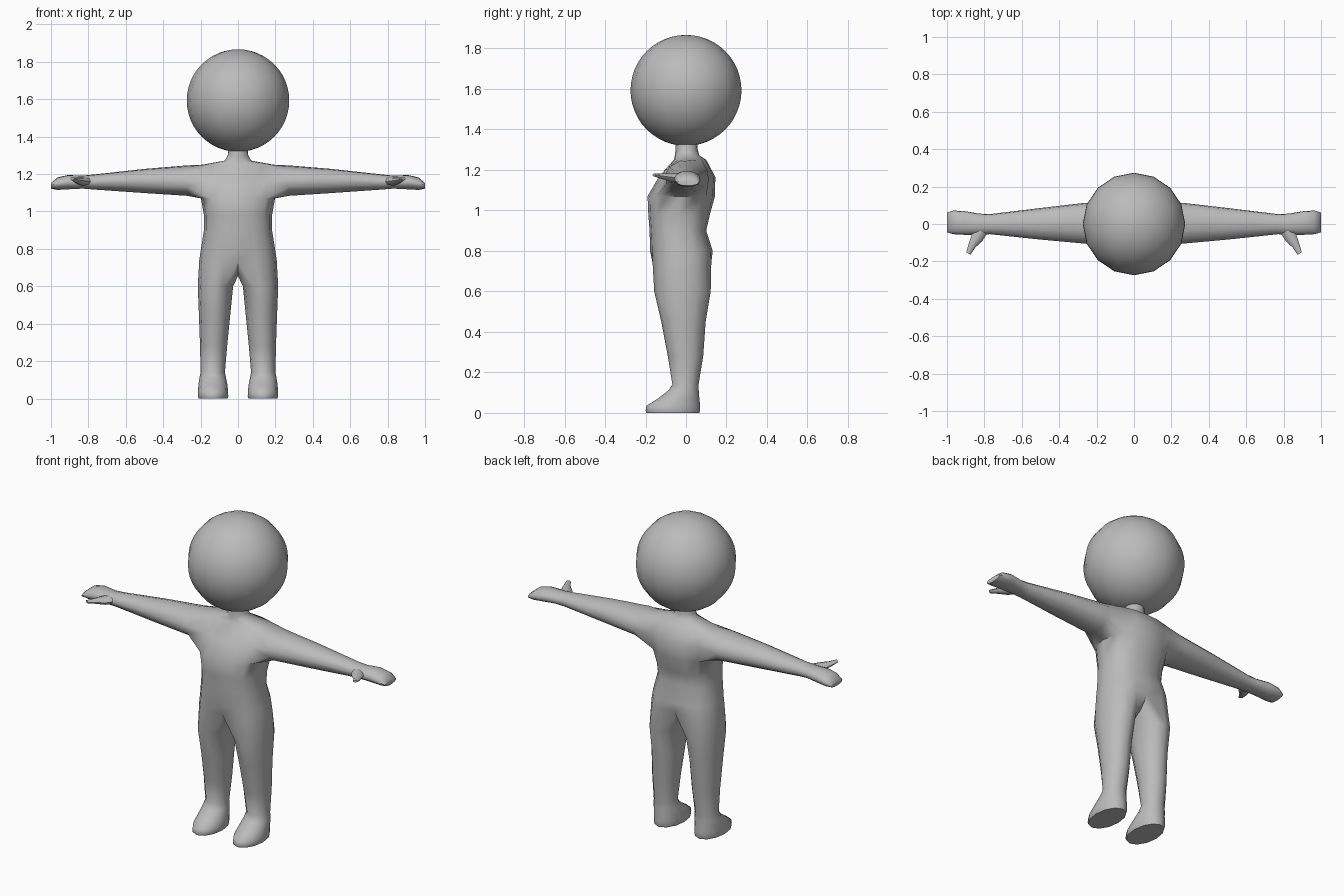
import bpy, bmesh, math
from mathutils import Vector

if "Cube" in bpy.data.objects:
    bpy.data.objects.remove(bpy.data.objects["Cube"])

grey = bpy.data.materials.new("plain grey")
grey.diffuse_color = (0.5, 0.5, 0.5, 1)
grey.use_nodes = True
grey.node_tree.nodes["Principled BSDF"].inputs["Base Color"].default_value = grey.diffuse_color


def finish(bm, name, angle=60):
    bmesh.ops.recalc_face_normals(bm, faces=bm.faces)
    mesh = bpy.data.meshes.new(name)
    bm.to_mesh(mesh)
    bm.free()
    obj = bpy.data.objects.new(name, mesh)
    bpy.context.collection.objects.link(obj)
    mesh.materials.append(grey)
    bpy.ops.object.select_all(action='DESELECT')
    obj.select_set(True)
    bpy.context.view_layer.objects.active = obj
    bpy.ops.object.shade_smooth_by_angle(angle=math.radians(angle))
    return obj


def bridge(bm, a, b):
    for i in range(len(a)):
        j = (i + 1) % len(a)
        bm.faces.new((a[i], a[j], b[j], b[i]))


def grow(bm, loop, axes, sections):
    """Grow a limb from a loop; a section is (place, u0, u1, v0, v1)."""
    along, u, v = axes
    lo = [min(p.co[k] for p in loop) for k in (u, v)]
    hi = [max(p.co[k] for p in loop) for k in (u, v)]
    angles = [math.atan2((2 * p.co[v] - lo[1] - hi[1]) / (hi[1] - lo[1]),
                         (2 * p.co[u] - lo[0] - hi[0]) / (hi[0] - lo[0])) for p in loop]
    pairs = sorted(zip(angles, range(len(loop))))
    last = [loop[i] for _, i in pairs]
    n = len(last)
    start = sum(a - 2 * math.pi * i / n for i, (a, _) in enumerate(pairs)) / n
    for place, u0, u1, v0, v1 in sections:
        ring = []
        for i in range(n):
            t = start + 2 * math.pi * i / n
            co = Vector()
            co[along] = place
            co[u] = (u0 + u1) / 2 + (u1 - u0) / 2 * math.cos(t)
            co[v] = (v0 + v1) / 2 + (v1 - v0) / 2 * math.sin(t)
            ring.append(bm.verts.new(co))
        bridge(bm, last, ring)
        last = ring
    bm.faces.new(last)


# Torso and neck: rows of (z, half width, front y, back y)
N = 16
rows = [(0.74, 0.207, -0.175, 0.135), (0.80, 0.198, -0.177, 0.132),
        (0.90, 0.182, -0.18, 0.10), (0.98, 0.182, -0.186, 0.118),
        (1.07, 0.198, -0.19, 0.143), (1.165, 0.205, -0.135, 0.145),
        (1.25, 0.19, -0.06, 0.10), (1.272, 0.07, -0.055, 0.065),
        (1.30, 0.055, -0.052, 0.058), (1.36, 0.05, -0.05, 0.055)]
bm = bmesh.new()
rings = []
for z, rx, y0, y1 in rows:
    power = 0.85 if rx > 0.1 else 1
    ring = []
    for k in range(N):
        c, s = math.cos(2 * math.pi * k / N), math.sin(2 * math.pi * k / N)
        x = math.copysign(abs(c) ** power, c) * rx if abs(c) > 1e-6 else 0
        y = (y0 + y1) / 2 + math.copysign(abs(s) ** power, s) * (y1 - y0) / 2
        ring.append(bm.verts.new((x, y, z)))
    rings.append(ring)
for i in range(len(rings) - 1):
    for k in range(N):
        j = (k + 1) % N
        side = min(k, 15 - k) < 2 or k in (6, 7, 8, 9)
        if i in (4, 5) and side:
            continue  # arm openings
        bm.faces.new((rings[i][k], rings[i][j], rings[i + 1][j], rings[i + 1][k]))
bm.faces.new(rings[-1])

# Arms and hands, grown from the shoulder openings
arm = [(0.27, -0.105, 0.113, 1.083, 1.247), (0.50, -0.084, 0.086, 1.098, 1.228),
       (0.77, -0.055, 0.053, 1.117, 1.198), (0.83, -0.058, 0.056, 1.122, 1.192),
       (0.91, -0.058, 0.07, 1.118, 1.195), (0.965, -0.055, 0.072, 1.115, 1.182),
       (1.0, -0.045, 0.062, 1.122, 1.152)]
for side in (1, -1):
    cols = [14, 15, 0, 1, 2] if side > 0 else [6, 7, 8, 9, 10]
    loop = [rings[4][k] for k in cols] + [rings[6][k] for k in cols]
    loop += [rings[5][cols[0]], rings[5][cols[-1]]]
    grow(bm, loop, (0, 1, 2), [(side * x, *r) for x, *r in arm])

# Legs and feet, split by a crotch seam
rings[0][12].co.y, rings[0][4].co.y = -0.15, 0.11
seam = [bm.verts.new(p) for p in ((0, -0.1, 0.68), (0, -0.02, 0.655), (0, 0.06, 0.675))]
leg = [(0.60, 0.026, 0.215, -0.157, 0.122), (0.45, 0.041, 0.209, -0.122, 0.097),
       (0.28, 0.058, 0.203, -0.09, 0.085), (0.14, 0.07, 0.2, -0.067, 0.062),
       (0.11, 0.064, 0.206, -0.088, 0.063), (0.07, 0.056, 0.212, -0.14, 0.066),
       (0.035, 0.053, 0.214, -0.195, 0.07), (0.012, 0.052, 0.215, -0.2, 0.07),
       (0.0, 0.056, 0.211, -0.196, 0.066)]
for side in (1, -1):
    cols = [12, 13, 14, 15, 0, 1, 2, 3, 4] if side > 0 else range(4, 13)
    loop = [rings[0][k] for k in cols] + seam
    grow(bm, loop, (2, 0, 1),
         [(z, *sorted((side * a, side * b)), c, d) for z, a, b, c, d in leg])
finish(bm, "body")

# Thumbs: tapered tubes pointing forward and outward
for side, name in ((1, "thumb_right"), (-1, "thumb_left")):
    bm = bmesh.new()
    last = None
    direction = Vector((0.55, -0.83, 0))
    across = Vector((0.83, 0.55, 0))
    for x, y, z, w, h in ((0.81, -0.02, 1.16, 0.038, 0.024), (0.838, -0.07, 1.162, 0.034, 0.022),
                          (0.866, -0.115, 1.168, 0.021, 0.014), (0.886, -0.158, 1.175, 0.013, 0.007)):
        ring = []
        for k in range(8):
            t = 2 * math.pi * k / 8
            p = Vector((x, y, z)) + across * w * math.cos(t) + Vector((0, 0, h * math.sin(t)))
            ring.append(bm.verts.new((p.x * side, p.y, p.z)))
        if last:
            bridge(bm, last, ring)
        else:
            bm.faces.new(ring)
        last = ring
    bm.faces.new(last)
    finish(bm, name)

# Head
bm = bmesh.new()
bmesh.ops.create_uvsphere(bm, u_segments=16, v_segments=24, radius=0.274)
bmesh.ops.translate(bm, verts=bm.verts, vec=(0, 0, 1.593))
finish(bm, "head")
